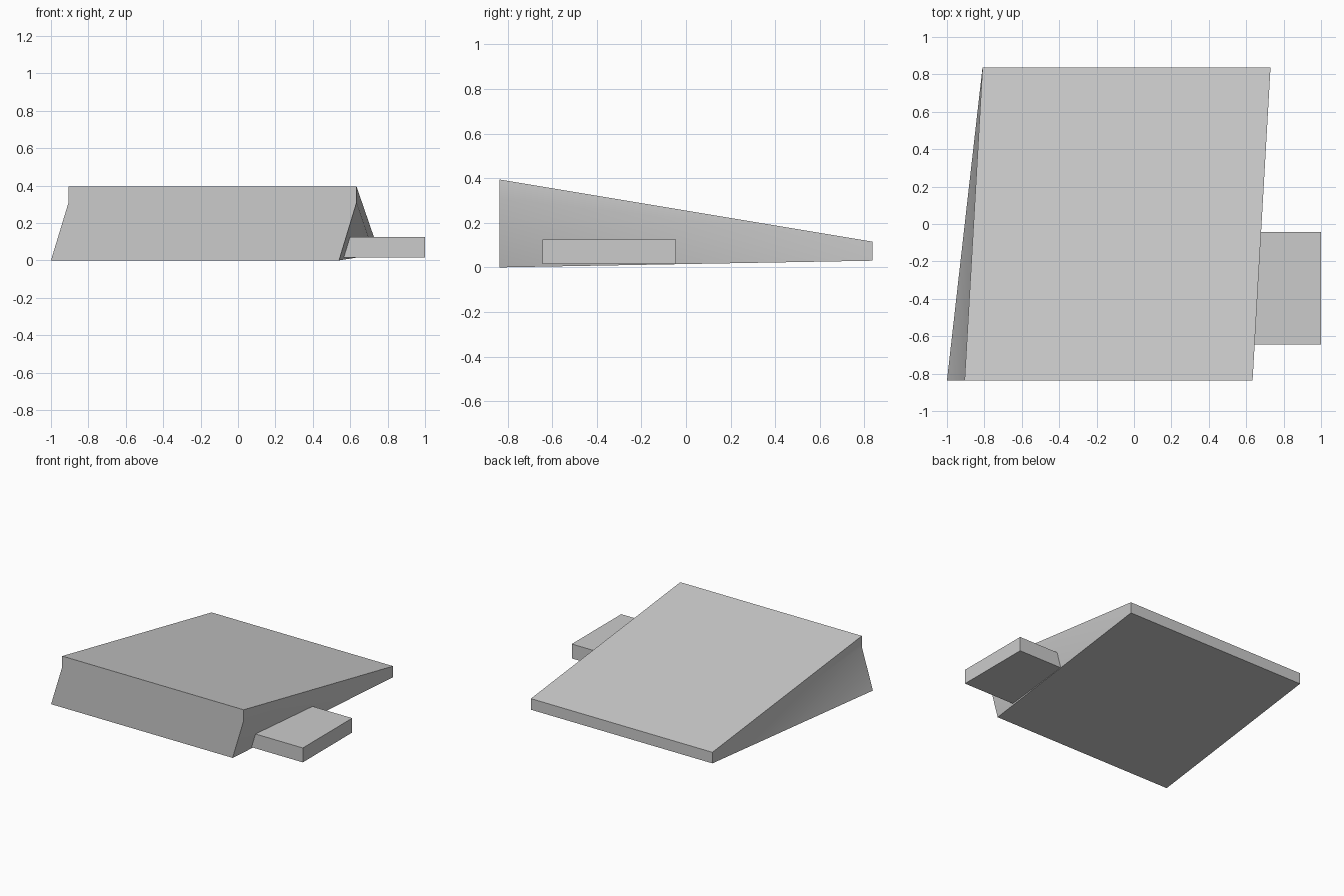
import bpy, bmesh
from mathutils import Matrix, Vector

default = bpy.data.objects.get("Cube")
if default:
    bpy.data.objects.remove(default, do_unlink=True)

# One plain grey for the whole model
grey = bpy.data.materials.new("plain grey")
grey.use_nodes = True
grey.diffuse_color = (0.6, 0.6, 0.6, 1)
grey.node_tree.nodes["Principled BSDF"].inputs["Base Color"].default_value = (0.6, 0.6, 0.6, 1)


def finish(name, bm):
    bmesh.ops.recalc_face_normals(bm, faces=bm.faces)
    mesh = bpy.data.meshes.new(name)
    bm.to_mesh(mesh)
    bm.free()
    mesh.materials.append(grey)
    obj = bpy.data.objects.new(name, mesh)
    bpy.context.collection.objects.link(obj)
    return obj


# Sloping slab: left-hand edge lines swept across by a constant width
WIDTH, DEPTH = 1.54, 0.837
front_edge = [(-1.0, 0.0), (-0.906, 0.31), (-0.906, 0.394)]
back_edge = [(-0.81, 0.03), (-0.81, 0.115)]

bm = bmesh.new()


def side(shift):
    front = [bm.verts.new((x + shift, -DEPTH, z)) for x, z in front_edge]
    back = [bm.verts.new((x + shift, DEPTH, z)) for x, z in back_edge]
    # Leaning triangle below, upright rim strip above
    bm.faces.new((front[0], front[1], back[0]))
    bm.faces.new((front[1], front[2], back[1], back[0]))
    return front, back


front_l, back_l = side(0)
front_r, back_r = side(WIDTH)
bm.faces.new(front_l + front_r[::-1])
bm.faces.new(back_l + back_r[::-1])
bm.faces.new((front_l[2], front_r[2], back_r[1], back_l[1]))
bm.faces.new((front_l[0], front_r[0], back_r[0], back_l[0]))
slab = finish("sloping_slab", bm)

# Flat block pushed into the left side of the slab
bm = bmesh.new()
low, high = Vector((0.27, -0.643, 0.0145)), Vector((1.0, -0.044, 0.125))
size = high - low
bmesh.ops.create_cube(bm, size=1, matrix=Matrix.Translation((low + high) / 2) @ Matrix.Diagonal((*size, 1)))
finish("side_block", bm)

# Blend the shallow crease on the slab sides, keep the other edges sharp
bpy.ops.object.select_all(action="DESELECT")
slab.select_set(True)
bpy.context.view_layer.objects.active = slab
bpy.ops.object.shade_smooth_by_angle()
